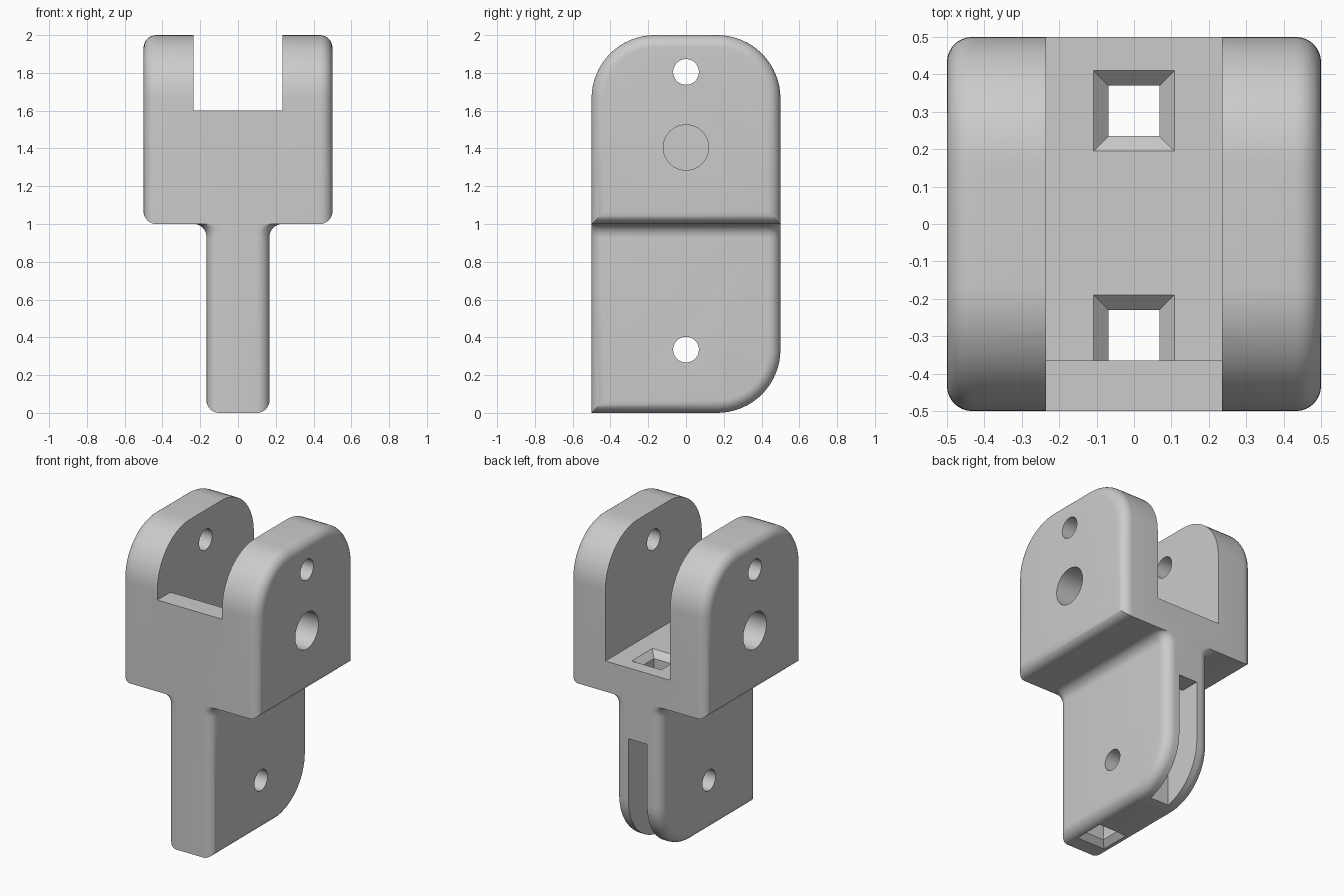
import bpy, bmesh
from math import sin, cos, pi

cube = bpy.data.objects.get("Cube")
if cube:
    bpy.data.objects.remove(cube, do_unlink=True)

EDGE = 0.067      # edge rounding
BIG = 0.335       # large corner rounding
STEPS = 8

grey = bpy.data.materials.new("plain grey")
grey.use_nodes = True
colour = (0.6, 0.6, 0.6, 1)
grey.diffuse_color = colour
grey.node_tree.nodes["Principled BSDF"].inputs["Base Color"].default_value = colour


def loft(name, rings):
    """Closed solid through rings of equal point count."""
    bm = bmesh.new()
    loops = [[bm.verts.new(p) for p in ring] for ring in rings]
    for a, b in zip(loops, loops[1:]):
        for i in range(len(a)):
            j = (i + 1) % len(a)
            bm.faces.new((a[i], a[j], b[j], b[i]))
    bm.faces.new(loops[0])
    bm.faces.new(loops[-1])
    bmesh.ops.recalc_face_normals(bm, faces=bm.faces)
    mesh = bpy.data.meshes.new(name)
    bm.to_mesh(mesh)
    bm.free()
    mesh.materials.append(grey)
    obj = bpy.data.objects.new(name, mesh)
    bpy.context.collection.objects.link(obj)
    return obj


def rounding():
    """Pairs of (distance below the outer face, inset) along a rounded edge."""
    for i in range(STEPS + 1):
        t = pi / 2 * i / STEPS
        yield EDGE * (1 - sin(t)), EDGE * (1 - cos(t))


def outline(x, z0, z1, radii, inset):
    """Side outline from the low front corner round; radius 0 stays square."""
    pts = []
    corners = [(-1, z0, 1), (1, z0, 1), (1, z1, -1), (-1, z1, -1)]
    for k, ((sy, z, up), r) in enumerate(zip(corners, radii)):
        if r == 0:
            pts.append((x, sy * (0.5 - inset), z + up * inset))
            continue
        for i in range(17):
            t = pi + pi / 2 * (k + i / 16)
            pts.append((x, sy * (0.5 - r) + (r - inset) * cos(t),
                        z + up * r + (r - inset) * sin(t)))
    return pts


def slab(name, half, z0, z1, radii):
    right = [outline(half - d, z0, z1, radii, e) for d, e in rounding()]
    left = [[(-x, y, z) for x, y, z in ring] for ring in reversed(right)]
    return loft(name, left + right)


def box(x, y0, y1, z0, z1, flare=None):
    """Box cutter; flare = (x, y0, y1) of the top for a tapered one."""
    def rect(hx, a, b, z):
        return [(-hx, a, z), (hx, a, z), (hx, b, z), (-hx, b, z)]
    return loft("cutter", [rect(x, y0, y1, z0), rect(*(flare or (x, y0, y1)), z1)])


def rod(x0, x1, z, r):
    return loft("cutter", [[(x, r * cos(2 * pi * i / 48), z + r * sin(2 * pi * i / 48))
                            for i in range(48)] for x in (x0, x1)])


def combine(target, tool, operation="DIFFERENCE"):
    tool.hide_render = True
    mod = target.modifiers.new(operation.lower(), "BOOLEAN")
    mod.operation, mod.object, mod.solver = operation, tool, "EXACT"
    bpy.context.view_layer.objects.active = target
    bpy.ops.object.modifier_apply(modifier=mod.name)
    bpy.data.objects.remove(tool, do_unlink=True)


# Forked head and leg
bracket = slab("bracket", 0.5, 1.0, 2.0, (0, 0, BIG, BIG))
combine(bracket, slab("leg", 0.167, 0.0, 1.1, (0, BIG, 0, 0)), "UNION")

# Fork slot with a raised front lip
combine(bracket, box(0.235, -0.365, 0.8, 1.2, 2.3))
combine(bracket, box(0.235, -0.8, -0.3, 1.6, 2.3))

# Vertical square channels, flared where they open
H = 0.068
combine(bracket, box(H, -0.365, -0.23, -0.3, 1.3))
combine(bracket, box(H, 0.235, 0.37, -0.3, 1.3))
combine(bracket, box(H, -0.365, -0.23, 1.16, 1.24, (H + 0.08, -0.365, -0.15)))
combine(bracket, box(H, 0.235, 0.37, 1.16, 1.24, (H + 0.08, 0.155, 0.45)))
combine(bracket, box(H, -0.365, -0.23, 0.035, -0.035, (H + 0.07, -0.435, -0.16)))

# Open groove in the back of the leg
combine(bracket, box(H, 0.235, 0.8, -0.3, 0.735))

# Pin holes right through, and blind round sockets in both cheeks
for z in (0.335, 1.805):
    combine(bracket, rod(-0.8, 0.8, z, H))
for side in (-1, 1):
    combine(bracket, rod(side * 0.3, side * 0.8, 1.405, 0.12))

# Concave fillets under the head
front = [(-0.5 + d, e) for e, d in reversed(list(rounding()))]
stations = sorted(front) + [(-y, e) for y, e in sorted(front, reverse=True)]
parts = [bracket]
for side, label in ((1, "left"), (-1, "right")):
    rings = []
    for y, e in stations:
        arc = [(0.167 + EDGE * (1 - cos(pi / 2 * i / STEPS)),
                1.0 - EDGE * (1 - sin(pi / 2 * i / STEPS))) for i in range(STEPS + 1)]
        ring = [(side * (x - e), y, z) for x, z in arc]
        rings.append(ring + [(side * 0.09, y, 1.0), (side * 0.09, y, 1.0 - EDGE)])
    parts.append(loft(label + "_fillet", rings))

# Smooth rounded surfaces, keep hard edges
bpy.ops.object.select_all(action="DESELECT")
for part in parts:
    part.select_set(True)
bpy.context.view_layer.objects.active = bracket
bpy.ops.object.shade_smooth_by_angle(angle=pi / 6)
